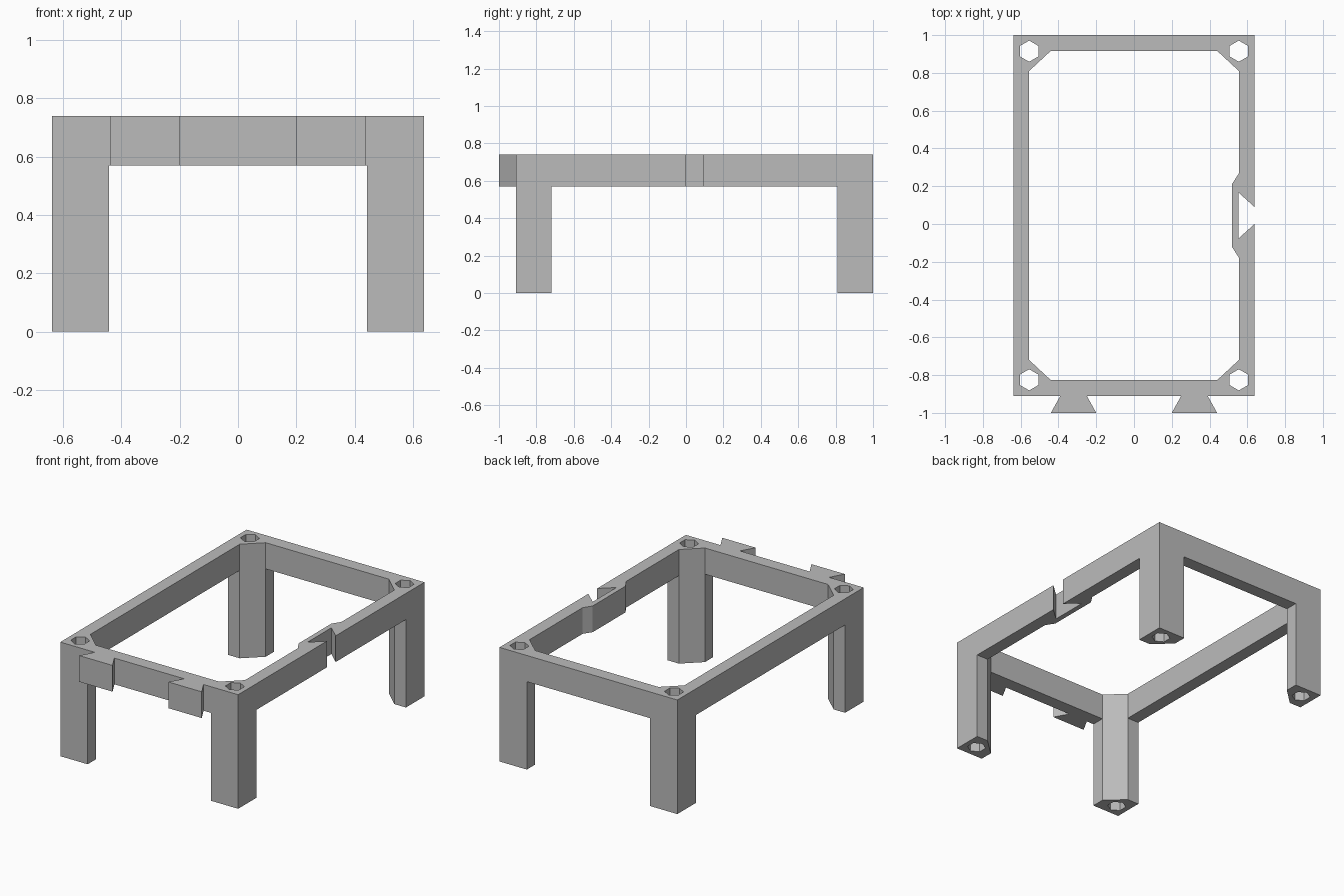
import bpy, bmesh, math

if "Cube" in bpy.data.objects:
    bpy.data.objects.remove(bpy.data.objects["Cube"], do_unlink=True)

# Main dimensions (half sizes, measured from the middle of the frame)
TOP, RAIL_BOTTOM = 0.74, 0.57
MID_Y = 0.045
OUT_X, IN_X, POST_X = 0.638, 0.555, 0.442
OUT_Y, IN_Y, POST_Y = 0.955, 0.87, 0.765
HOLE_R = 0.056

grey = bpy.data.materials.new("plain grey")
grey.use_nodes = True
colour = (0.5, 0.5, 0.5, 1)
grey.diffuse_color = colour
grey.node_tree.nodes["Principled BSDF"].inputs["Base Color"].default_value = colour


def prism(name, loops, z0, z1):
    """Extrude a flat outline, with optional inner hole loops, from z0 to z1."""
    bm = bmesh.new()
    edges = []
    for loop in loops:
        verts = [bm.verts.new((x, y, z0)) for x, y in loop]
        edges += [bm.edges.new((v, verts[i - 1])) for i, v in enumerate(verts)]
    bmesh.ops.triangle_fill(bm, edges=edges, use_beauty=True, normal=(0, 0, 1))
    top = bmesh.ops.extrude_face_region(bm, geom=bm.faces[:], use_keep_orig=True)
    moved = [g for g in top["geom"] if isinstance(g, bmesh.types.BMVert)]
    bmesh.ops.translate(bm, verts=moved, vec=(0, 0, z1 - z0))
    bmesh.ops.recalc_face_normals(bm, faces=bm.faces[:])
    mesh = bpy.data.meshes.new(name)
    bm.to_mesh(mesh)
    bm.free()
    mesh.materials.append(grey)
    obj = bpy.data.objects.new(name, mesh)
    bpy.context.collection.objects.link(obj)
    return obj


# Corner legs with an inner chamfer and a hexagonal bore
leg = [(OUT_X, OUT_Y), (POST_X, OUT_Y), (POST_X, IN_Y), (IN_X, POST_Y), (OUT_X, POST_Y)]
bore = [(IN_X + HOLE_R * math.sin(i * math.pi / 3),
         IN_Y + HOLE_R * math.cos(i * math.pi / 3)) for i in range(6)]
for side, sx in (("left", 1), ("right", -1)):
    for end, sy in (("back", 1), ("front", -1)):
        loops = [[(sx * x, MID_Y + sy * y) for x, y in loop] for loop in (leg, bore)]
        prism(f"{end}_{side}_leg", loops, 0, TOP)

# Plain back and right rails
back, front = MID_Y + OUT_Y, MID_Y - OUT_Y
rail_back, rail_front = MID_Y + POST_Y, MID_Y - POST_Y
prism("back_rail", [[(-POST_X, back), (POST_X, back),
                     (POST_X, MID_Y + IN_Y), (-POST_X, MID_Y + IN_Y)]], RAIL_BOTTOM, TOP)
prism("right_rail", [[(-OUT_X, rail_front), (-IN_X, rail_front),
                      (-IN_X, rail_back), (-OUT_X, rail_back)]], RAIL_BOTTOM, TOP)

# Front rail with two dovetail tabs
tab = [(0.39, front), (0.44, -1), (0.2, -1), (0.25, front)]
outline = [(POST_X, MID_Y - IN_Y), (POST_X, front)] + tab
outline += [(-x, y) for x, y in reversed(outline)]
prism("front_rail", [outline], RAIL_BOTTOM, TOP)

# Left rail with a dovetail socket, thickened on the inside
socket = [(OUT_X, 0.0), (0.553, -0.077), (0.553, 0.167), (OUT_X, 0.09)]
bulge = [(IN_X, 0.267), (0.52, 0.214), (0.52, -0.124), (IN_X, -0.177)]
prism("left_rail", [[(IN_X, rail_front), (OUT_X, rail_front)] + socket
                    + [(OUT_X, rail_back), (IN_X, rail_back)] + bulge], RAIL_BOTTOM, TOP)
